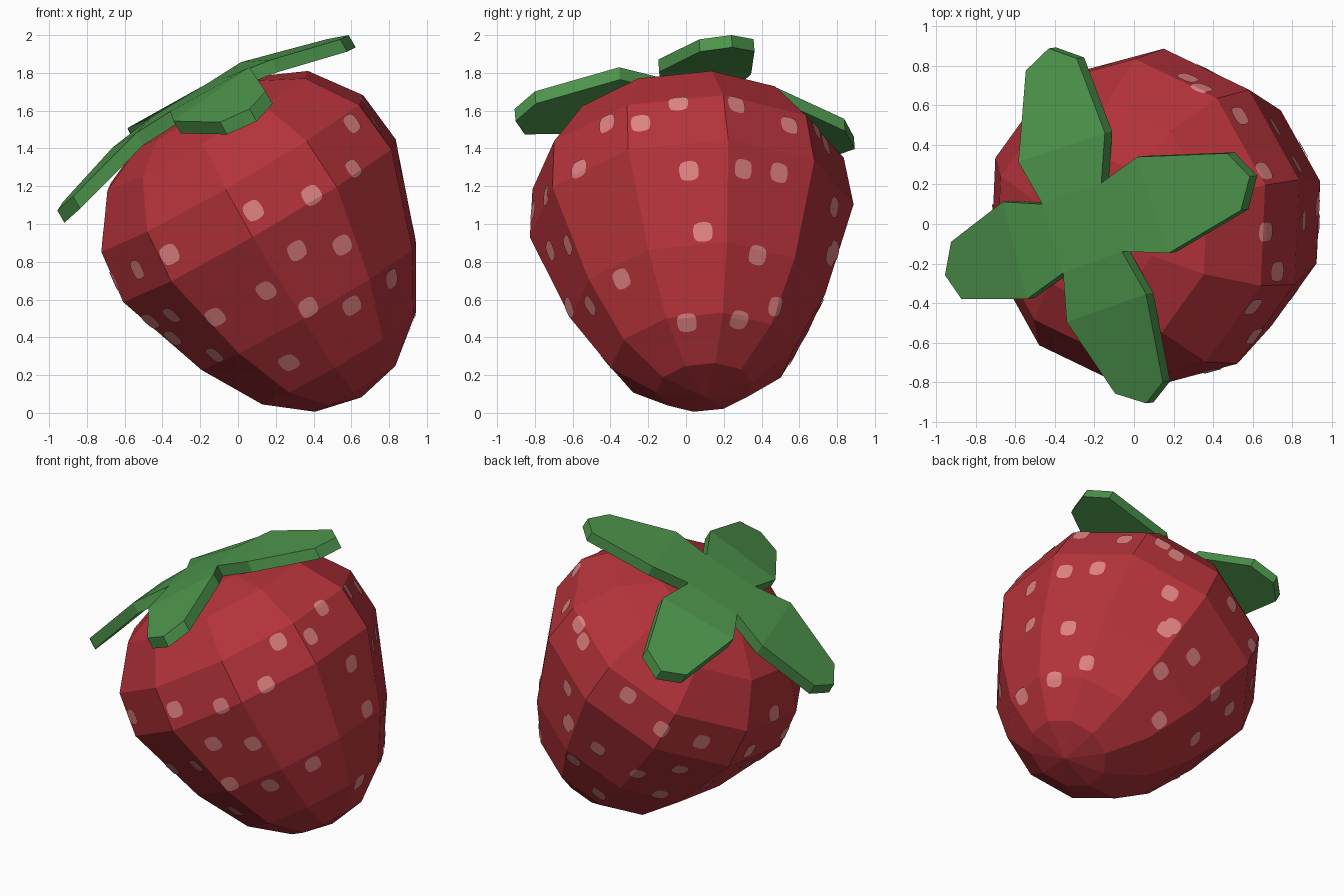
import bpy, bmesh, math
from mathutils import Matrix, Vector
from mathutils.bvhtree import BVHTree

if "Cube" in bpy.data.objects:
    bpy.data.objects.remove(bpy.data.objects["Cube"])


def material(name, rgb):
    m = bpy.data.materials.new(name)
    m.diffuse_color = (*rgb, 1)
    m.use_nodes = True
    m.node_tree.nodes["Principled BSDF"].inputs["Base Color"].default_value = m.diffuse_color
    return m


RED = material("berry red", (0.46, 0.033, 0.043))
GREEN = material("leaf green", (0.075, 0.30, 0.072))
PINK = material("seed pink", (0.74, 0.22, 0.22))

# The whole fruit leans: local z is the fruit's axis
TILT = (Matrix.Translation((0.526, 0.085, 0.3035))
        @ Matrix.Rotation(math.radians(-30), 4, 'Y')
        @ Matrix.Rotation(math.radians(3.8), 4, 'X'))
AXIS = (TILT.to_3x3() @ Vector((0, 0, 1))).normalized()


def finish(bm, name, mat):
    me = bpy.data.meshes.new(name)
    bm.to_mesh(me)
    me.materials.append(mat)
    ob = bpy.data.objects.new(name, me)
    bpy.context.collection.objects.link(ob)
    return ob


# Berry body: ten-sided lathe
N = 10
PROFILE = [(0.258, -0.195), (0.486, -0.018), (0.678, 0.304), (0.862, 0.826),
           (0.829, 1.115), (0.635, 1.376), (0.38, 1.49)]
bm = bmesh.new()
rings = []
for r, z in PROFILE:
    angles = [math.radians(13 + 360 * k / N) for k in range(N)]
    rings.append([bm.verts.new((r * math.cos(a), r * math.sin(a), z)) for a in angles])
bottom = bm.verts.new((0, 0, -0.256))
top = bm.verts.new((0, 0, 1.53))
for k in range(N):
    j = (k + 1) % N
    bm.faces.new((bottom, rings[0][j], rings[0][k]))
    bm.faces.new((top, rings[-1][k], rings[-1][j]))
    for lo, hi in zip(rings, rings[1:]):
        bm.faces.new((lo[k], lo[j], hi[j], hi[k]))
bm.transform(TILT)
bm.normal_update()
tree = BVHTree.FromBMesh(bm)
finish(bm, "berry_body", RED)
bm.free()

# Leaf crown: four drooping leaves around a flat middle, given thickness
LEAF = [(0.335, 0.36), (0.79, 0.37), (0.90, 0.25), (0.85, 0.08), (0.48, -0.13)]
THICK = 0.075
bm = bmesh.new()


def crown_vert(a, b, turn):
    drop = 0.28 * max(0, a - 0.35)
    return bm.verts.new(Matrix.Rotation(turn, 3, 'Z') @ Vector((a, b, 1.58 - drop)))


notches = [crown_vert(0.12, 0.228, k * math.pi / 2) for k in range(4)]
bm.faces.new(notches)
for k in range(4):
    p = [crown_vert(a, b, k * math.pi / 2) for a, b in LEAF]
    bm.faces.new((notches[k - 1], p[4], p[0], notches[k]))
    bm.faces.new((p[4], p[3], p[2], p[1], p[0]))
bmesh.ops.recalc_face_normals(bm, faces=bm.faces)
bm.normal_update()
if bm.faces[:][0].normal.z < 0:
    bmesh.ops.reverse_faces(bm, faces=bm.faces)
tops = bm.faces[:]
lower = {v: bm.verts.new(v.co - Vector((0, 0, THICK))) for v in bm.verts[:]}
rim = [e for e in bm.edges if e.is_boundary]
for f in tops:
    bm.faces.new([lower[v] for v in reversed(f.verts)])
for e in rim:
    a, b = e.verts
    bm.faces.new((a, b, lower[b], lower[a]))
bmesh.ops.recalc_face_normals(bm, faces=bm.faces)
bm.transform(TILT)
finish(bm, "leaf_crown", GREEN)
bm.free()

# Seeds: thin patches laid on the skin, placed by sight from each side
FRONT = [(-.53, .76), (-.36, .84), (.08, 1.07), (.39, 1.15), (.61, 1.29), (.60, 1.53),
         (.31, .86), (.55, .89), (.81, .71), (.15, .65), (.37, .56), (.60, .57),
         (-.12, .51), (-.35, .52), (-.46, .49), (-.12, .31), (.27, .27)]
RIGHT = [(-.24, 1.53), (-.04, 1.64), (.265, 1.63), (.545, 1.52), (.016, 1.28),
         (.30, 1.29), (.49, 1.27), (.735, 1.42), (.78, 1.09), (.09, .957),
         (.376, .835), (.76, .83), (.005, .48), (.28, .495), (.48, .56)]
BACK = [(-.50, .86), (-.34, .98), (-.12, 1.18), (.34, .86), (.15, .72), (.37, .56),
        (-.10, .58), (-.33, .62), (-.12, .36), (.27, .30), (.34, 1.50)]
LEFT = [(.05, .92), (-.15, .70), (.20, .70), (.05, .52), (-.18, .40), (.28, .42)]

rays = [((x, -5, z), (0, 1, 0)) for x, z in FRONT]
rays += [((5, y, z), (-1, 0, 0)) for y, z in RIGHT]
rays += [((x, 5, z), (0, -1, 0)) for x, z in BACK]
rays += [((-5, y, z), (1, 0, 0)) for y, z in LEFT]

bm = bmesh.new()
STEPS = 4
for origin, direction in rays:
    hit, n, _, _ = tree.ray_cast(Vector(origin), Vector(direction))
    if hit is None:
        continue
    along = (AXIS - n * AXIS.dot(n)).normalized()
    side = along.cross(n)
    grid = []
    for i in range(STEPS + 1):
        row = []
        for j in range(STEPS + 1):
            u, v = 2 * i / STEPS - 1, 2 * j / STEPS - 1
            shrink = 1 - 0.2 * (u * v) ** 2
            p = hit + (side * u * 0.052 + along * v * 0.053) * shrink
            q, m, _, _ = tree.find_nearest(p)
            row.append(bm.verts.new(q + n * 0.006))
        grid.append(row)
    for i in range(STEPS):
        for j in range(STEPS):
            bm.faces.new((grid[i][j], grid[i + 1][j], grid[i + 1][j + 1], grid[i][j + 1]))
    bm.normal_update()
    if grid[2][2].normal.dot(n) < 0:
        bmesh.ops.reverse_faces(bm, faces=list({f for r in grid for w in r for f in w.link_faces}))
finish(bm, "seeds", PINK)
bm.free()
